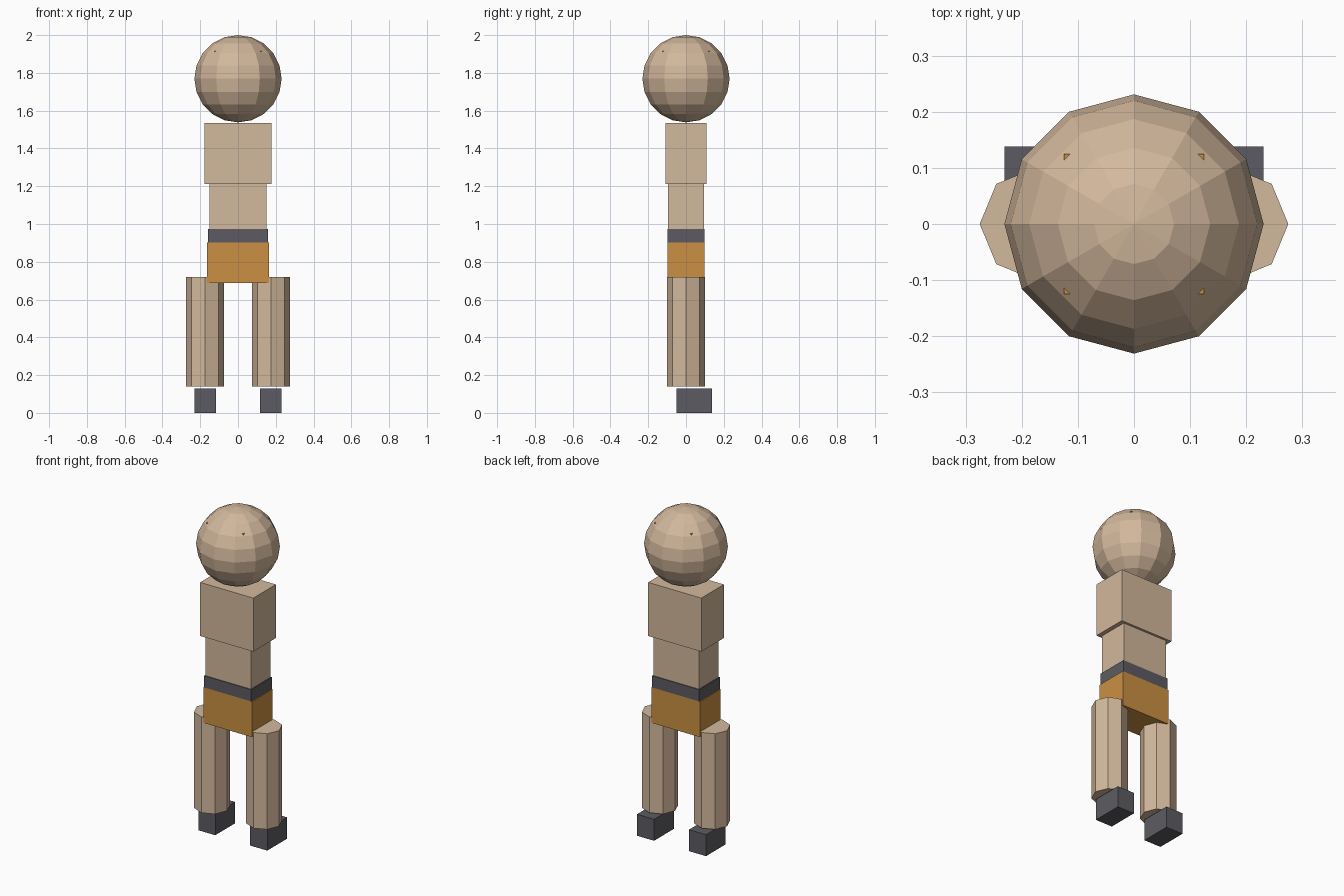
import bpy
import math

if "Cube" in bpy.data.objects:
    bpy.data.objects.remove(bpy.data.objects["Cube"])


def material(name, rgb):
    m = bpy.data.materials.new(name)
    m.diffuse_color = (*rgb, 1.0)
    m.use_nodes = True
    m.node_tree.nodes["Principled BSDF"].inputs["Base Color"].default_value = m.diffuse_color
    return m


SKIN = material("tan skin", (0.65, 0.48, 0.335))
DARK = material("dark grey", (0.107, 0.105, 0.122))
ORANGE = material("ochre orange", (0.60, 0.28, 0.056))


def finish(name, mat):
    ob = bpy.context.object
    ob.name = name
    ob.data.materials.append(mat)
    return ob


def box(name, mat, half_x, half_y, z0, z1, x=0.0, y=0.0):
    bpy.ops.mesh.primitive_cube_add(size=1, location=(x, y, (z0 + z1) / 2))
    ob = finish(name, mat)
    ob.scale = (2 * half_x, 2 * half_y, z1 - z0)
    return ob


# Torso stack
box("shorts", ORANGE, 0.163, 0.099, 0.687, 0.902)
box("belt", DARK, 0.158, 0.099, 0.902, 0.973)
box("waist", SKIN, 0.152, 0.094, 0.973, 1.212)
box("chest", SKIN, 0.178, 0.108, 1.212, 1.536)

# Faceted head
bpy.ops.mesh.primitive_uv_sphere_add(segments=12, ring_count=10, radius=0.231,
                                     location=(0, 0, 1.769))
finish("head", SKIN)

# Block inside the head whose top corners just break the surface
box("head_block", ORANGE, 0.125, 0.125, 1.84, 1.917)

# Octagonal legs and block feet, mirrored left and right
for side, sx in (("left", -1), ("right", 1)):
    bpy.ops.mesh.primitive_cylinder_add(vertices=8, radius=0.101, depth=0.579,
                                        location=(sx * 0.174, 0, 0.4295),
                                        rotation=(0, 0, math.pi / 2))
    finish(side + "_leg", SKIN)
    box(side + "_foot", DARK, 0.057, 0.094, 0.0, 0.13, sx * 0.174, 0.044)
